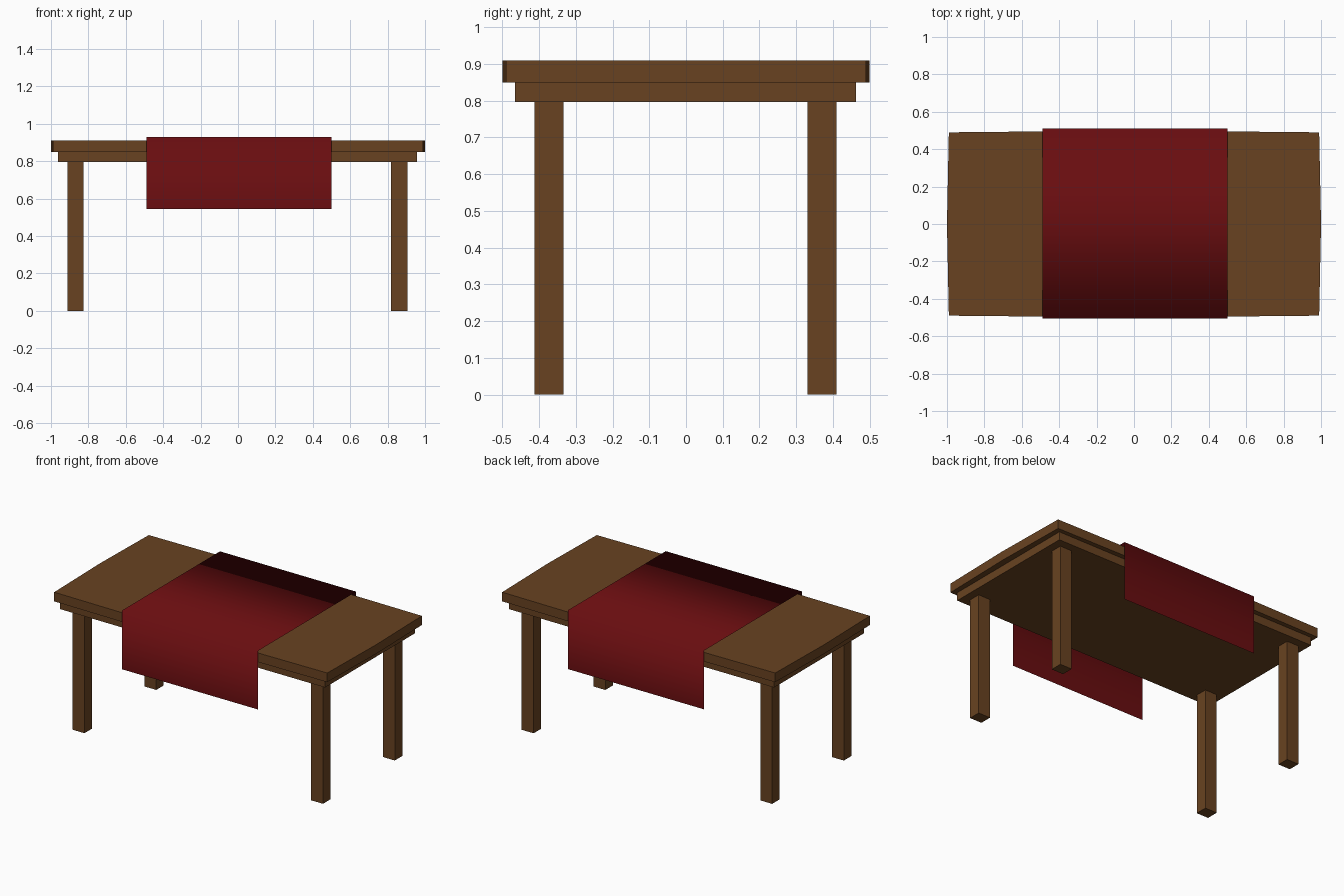
import bpy, bmesh

if "Cube" in bpy.data.objects:
    bpy.data.objects.remove(bpy.data.objects["Cube"])


def material(name, rgb):
    m = bpy.data.materials.new(name)
    m.diffuse_color = (*rgb, 1)
    m.use_nodes = True
    m.node_tree.nodes["Principled BSDF"].inputs["Base Color"].default_value = m.diffuse_color
    return m


wood = material("brown wood", (0.14, 0.055, 0.015))
red = material("dark red cloth", (0.14, 0.004, 0.005))


def finish(name, bm, mat):
    me = bpy.data.meshes.new(name)
    bm.to_mesh(me)
    bm.free()
    me.materials.append(mat)
    ob = bpy.data.objects.new(name, me)
    bpy.context.collection.objects.link(ob)
    return ob


def prism(name, outline, z0, z1, mat):
    bm = bmesh.new()
    face = bm.faces.new([bm.verts.new((x, y, z0)) for x, y in outline])
    ext = bmesh.ops.extrude_face_region(bm, geom=[face], use_keep_orig=True)
    for v in ext["geom"]:
        if isinstance(v, bmesh.types.BMVert):
            v.co.z = z1
    bmesh.ops.recalc_face_normals(bm, faces=bm.faces)
    return finish(name, bm, mat)


def box(name, x0, x1, y0, y1, z0, z1, mat):
    return prism(name, [(x0, y0), (x1, y0), (x1, y1), (x0, y1)], z0, z1, mat)


# Table top with slightly bowed sides
prism("table_top", [(-0.99, -0.49), (0, -0.5), (0.99, -0.49), (1, 0),
                    (0.99, 0.49), (0, 0.5), (-0.99, 0.49), (-1, 0)], 0.85, 0.91, wood)

# Stepped frame under the top
box("under_frame", -0.963, 0.958, -0.466, 0.463, 0.797, 0.85, wood)

# Four square legs
for side, x0, x1 in (("left", -0.911, -0.825), ("right", 0.819, 0.905)):
    for end, y0, y1 in (("front", -0.412, -0.334), ("back", 0.331, 0.409)):
        box(f"{end}_{side}_leg", x0, x1, y0, y1, 0, 0.797, wood)

# Cloth runner: a thin sheet folded over both long edges
bm = bmesh.new()
profile = [(-0.505, 0.545), (-0.505, 0.93), (0.51, 0.93), (0.51, 0.545)]
rows = [[bm.verts.new((x, y, z)) for x in (-0.488, 0.5)] for y, z in profile]
for a, b in zip(rows, rows[1:]):
    bm.faces.new((a[0], a[1], b[1], b[0])).smooth = True
finish("table_runner", bm, red)
